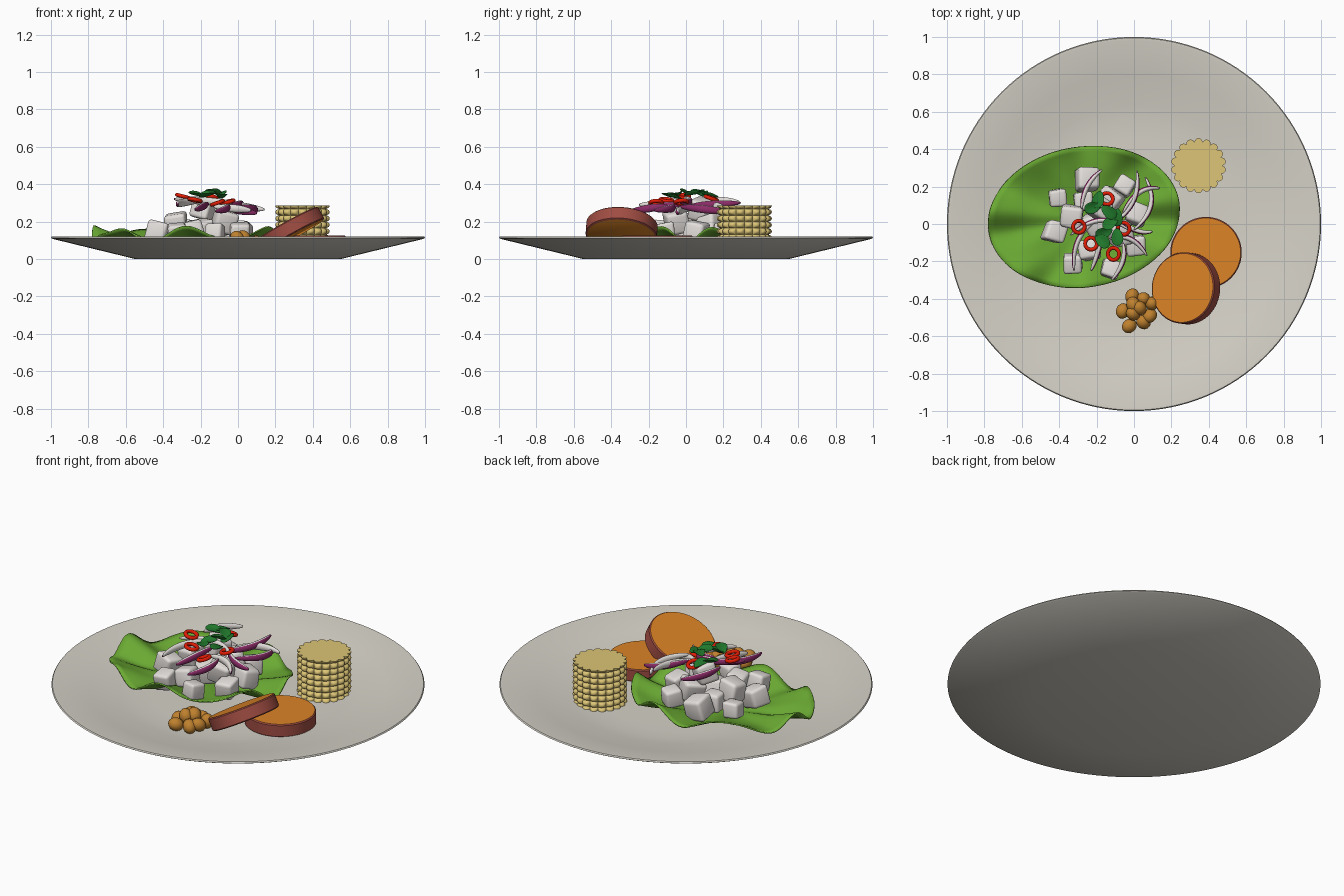
import bpy, bmesh, random
from math import sin, cos, pi, radians, hypot, atan2
from mathutils import Vector, Matrix, Euler

random.seed(4)
if "Cube" in bpy.data.objects:
    bpy.data.objects.remove(bpy.data.objects["Cube"], do_unlink=True)


def material(name, r, g, b):
    m = bpy.data.materials.new(name)
    m.use_nodes = True
    col = [(c / 255) ** 2.2 for c in (r, g, b)] + [1]
    m.diffuse_color = col
    m.node_tree.nodes["Principled BSDF"].inputs["Base Color"].default_value = col
    return m


STONE = material("stoneware", 212, 208, 198)
GREEN = material("lettuce green", 106, 168, 54)
CORN = material("corn yellow", 220, 196, 118)
ORANGE = material("sweet potato orange", 218, 130, 42)
SKIN = material("potato skin", 158, 78, 68)
NUT = material("toasted brown", 190, 128, 50)
WHITE = material("cheese white", 226, 221, 217)
PURPLE = material("onion purple", 140, 48, 105)
RED = material("chili red", 226, 34, 14)
HERB = material("herb green", 38, 120, 48)


def finish(name, bm, mats, angle=40, recalc=True):
    if recalc:
        bmesh.ops.recalc_face_normals(bm, faces=bm.faces)
    me = bpy.data.meshes.new(name)
    bm.to_mesh(me)
    bm.free()
    for m in mats:
        me.materials.append(m)
    ob = bpy.data.objects.new(name, me)
    bpy.context.collection.objects.link(ob)
    bpy.ops.object.select_all(action='DESELECT')
    ob.select_set(True)
    bpy.context.view_layer.objects.active = ob
    bpy.ops.object.shade_smooth_by_angle(angle=radians(angle))
    return ob


def skin_rings(bm, rings, closed=True):
    """Bridge successive rings of points with quads and return the vertex rings."""
    vs = [[bm.verts.new(p) for p in ring] for ring in rings]
    n = len(vs[0])
    for a, b in zip(vs, vs[1:]):
        for i in range(n if closed else n - 1):
            j = (i + 1) % n
            bm.faces.new((a[i], a[j], b[j], b[i]))
    return vs


def circle(r, z, n):
    return [(r * cos(2 * pi * i / n), r * sin(2 * pi * i / n), z) for i in range(n)]


# Plate: one lathed profile from the underside, over the rim, to the well
bm = bmesh.new()
profile = [(0.55, 0), (0.99, 0.107), (1, 0.113), (0.995, 0.12), (0.98, 0.12),
           (0.8, 0.085), (0.64, 0.058), (0.55, 0.047), (0.45, 0.045)]
rings = skin_rings(bm, [circle(r, z, 128) for r, z in profile])
bm.faces.new(rings[0])
bm.faces.new(rings[-1])
finish("plate", bm, [STONE], 30)

# Lettuce leaf: wavy tilted oval
bm = bmesh.new()
turn = Matrix.Rotation(radians(9), 3, 'Z')


def leaf_point(t, a):
    x, y = 0.515 * t * cos(a), 0.375 * t * sin(a)
    wave = 0.034 * sin(7 * a + 0.6) + 0.014 * sin(11 * a + 2 * t)
    z = 0.058 + t * t * (0.075 + wave) + 0.006 * t * sin(24 * x) * cos(20 * y)
    return turn @ Vector((x, y, z)) + Vector((-0.268, 0.038, 0))


N = 112
rings = skin_rings(bm, [[leaf_point(t / 14, 2 * pi * i / N) for i in range(N)]
                        for t in range(1, 15)])
bm.faces.new(rings[0])
bmesh.ops.recalc_face_normals(bm, faces=bm.faces)
leaf = finish("lettuce_leaf", bm, [GREEN], 80)
solid = leaf.modifiers.new("thickness", 'SOLIDIFY')
solid.thickness = 0.008
solid.offset = 0

# Corn cob piece: rows of rounded kernels around a flat-ended core
bm = bmesh.new()
ROWS, AROUND, STEPS = 7, 18, 8
rings = []
for k in range(ROWS * 6 + 1):
    u = k / 6
    row = abs(cos(pi * u)) ** 0.5
    ring = []
    for i in range(AROUND * STEPS):
        a = 2 * pi * i / (AROUND * STEPS)
        r = 0.128 + 0.019 * row * abs(sin(a * AROUND / 2)) ** 0.6
        ring.append((0.345 + r * cos(a), 0.312 + r * sin(a), 0.045 + 0.24 * u / ROWS))
    rings.append(ring)
rings = skin_rings(bm, rings)
bm.faces.new(rings[0])
bm.faces.new(rings[-1])
finish("corn_piece", bm, [CORN], 50)


# Sweet potato slices: orange discs with a skin-coloured wall
def potato_slice(name, centre, tilt, spin):
    bm = bmesh.new()
    wall = [(0.182, -0.038), (0.191, -0.032), (0.191, 0.032), (0.185, 0.038)]
    rings = skin_rings(bm, [circle(r, z, 64) for r, z in wall])
    for f in bm.faces:
        f.material_index = 1
    bm.faces.new(rings[0])
    bm.faces.new(rings[-1])
    ob = finish(name, bm, [ORANGE, SKIN], 35)
    ob.location = centre
    ob.rotation_euler = (0, tilt, spin)


potato_slice("flat_potato_slice", (0.385, -0.153, 0.087), 0, 0)
potato_slice("leaning_potato_slice", (0.278, -0.344, 0.155), radians(-29), radians(-8))

# Toasted nut cluster
NUTS = [(-.01, -.385, .08), (-.06, -.465, .08), (.03, -.45, .115), (.095, -.425, .085),
        (-.025, -.545, .08), (.05, -.525, .08), (.085, -.49, .085), (-.005, -.48, .11),
        (-.005, -.43, .11), (.05, -.4, .08)]
bm = bmesh.new()
for p in NUTS:
    rot = Euler([random.uniform(0, 3) for _ in range(3)]).to_matrix().to_4x4()
    bmesh.ops.create_uvsphere(bm, u_segments=16, v_segments=10, radius=0.037,
                              matrix=Matrix.Translation(p) @ rot @ Matrix.Diagonal((1.15, 1, 0.95, 1)))
finish("nut_cluster", bm, [NUT], 60)

# Cheese cubes: uneven bevelled blocks, (x, y, z, size)
CUBES = [(-.245, .24, .14, .12), (-.41, .14, .13, .095), (-.05, .205, .14, .1),
         (-.335, .04, .185, .12), (-.425, -.04, .14, .11), (-.325, -.21, .14, .1),
         (-.24, -.14, .15, .11), (-.125, -.24, .14, .1), (.01, -.115, .14, .105),
         (.015, .05, .145, .115), (-.18, .085, .265, .11), (-.07, -.05, .2, .12),
         (-.2, 0, .15, .12), (-.13, .13, .17, .12), (-.27, .12, .14, .1)]
for i, (x, y, z, s) in enumerate(CUBES):
    bm = bmesh.new()
    bmesh.ops.create_cube(bm, size=s)
    for v in bm.verts:
        v.co *= random.uniform(0.88, 1.08)
    bmesh.ops.bevel(bm, geom=bm.edges[:], offset=s * 0.16, segments=3,
                    profile=0.5, affect='EDGES')
    ob = finish("cheese_cube_%d" % (i + 1), bm, [WHITE], 60)
    ob.location = (x, y, z)
    ob.rotation_euler = (random.uniform(-.25, .25), random.uniform(-.25, .25), random.uniform(0, pi))


# Red onion slivers: tapered arcs through three points, purple on the outer side
def onion(name, a, b, c, z, tip):
    a, b, c = Vector(a), Vector(b), Vector(c)
    mid = 2 * b - (a + c) / 2
    chord = (c - a)
    side = 1 if chord.x * (b - a).y - chord.y * (b - a).x > 0 else -1
    bm = bmesh.new()
    rings = []
    for i in range(21):
        t = i / 20
        p = a * (1 - t) ** 2 + mid * 2 * t * (1 - t) + c * t * t
        d = ((mid - a) * (1 - t) + (c - mid) * t).normalized()
        out = Vector((-d.y, d.x)) * side
        fat = 0.25 + 0.75 * sin(pi * t) ** 0.6
        h = z + tip * (t - 0.5)
        ring = []
        for k in range(12):
            q = 2 * pi * k / 12
            e = p + out * (0.014 * fat * cos(q))
            ring.append((e.x, e.y, h + 0.021 * fat * sin(q)))
        rings.append(ring)
    rings = skin_rings(bm, rings)
    for i, f in enumerate(bm.faces):
        f.material_index = 1 if i % 12 in (0, 1, 10, 11) else 0
    for end in (rings[0], rings[-1]):
        bm.faces.new(end).material_index = 1
    finish(name, bm, [WHITE, PURPLE], 60)


ONIONS = [((.015, .285), (.0, .13), (-.1, .01), .29, -.02),
          ((.14, .19), (.03, .17), (-.06, .06), .28, .03),
          ((-.34, -.06), (-.18, .02), (-.03, -.03), .31, -.02),
          ((-.17, .29), (-.25, .2), (-.28, .08), .31, .02),
          ((-.2, .02), (-.3, -.09), (-.32, -.25), .3, -.02),
          ((-.16, .0), (-.19, -.14), (-.23, -.25), .28, -.03),
          ((-.12, -.3), (-.06, -.2), (-.06, -.1), .27, .03),
          ((.1, -.04), (0, -.03), (-.1, .05), .26, .03),
          ((.06, .25), (.09, .1), (.0, -.03), .265, .03),
          ((.07, -.17), (-.02, -.08), (-.13, -.08), .27, .02)]
for i, args in enumerate(ONIONS):
    onion("onion_sliver_%d" % (i + 1), *args)

# Chili rings
CHILIES = [(-.145, .135, .325), (-.295, -.015, .335), (-.055, -.025, .305),
           (-.23, -.105, .315), (-.11, -.16, .3)]
for i, p in enumerate(CHILIES):
    bm = bmesh.new()
    rings = [circle(0.032 + 0.0105 * cos(k * pi / 5), 0.0105 * sin(k * pi / 5), 28)
             for k in range(10)]
    skin_rings(bm, rings + rings[:1])
    bmesh.ops.remove_doubles(bm, verts=bm.verts, dist=1e-5)
    ob = finish("chili_ring_%d" % (i + 1), bm, [RED], 60)
    ob.location = p
    ob.rotation_euler = (random.uniform(-.35, .35), random.uniform(-.35, .35), 0)

# Herb leaves: thin pointed ovals heaped on top
HERBS = [(-.22, .09, .345), (-.135, .065, .36), (-.09, .035, .35), (-.16, -.045, .345),
         (-.09, -.07, .335), (-.17, -.09, .34), (-.125, .005, .355), (-.19, .13, .34)]
for i, p in enumerate(HERBS):
    bm = bmesh.new()
    bmesh.ops.create_uvsphere(bm, u_segments=20, v_segments=10, radius=1)
    for v in bm.verts:
        x, y, z = v.co
        v.co = (0.048 * x, 0.031 * y * (1 - 0.25 * x), 0.007 * z + 0.012 * y * y)
    ob = finish("herb_leaf_%d" % (i + 1), bm, [HERB], 60)
    ob.location = p
    ob.rotation_euler = (random.uniform(-.3, .3), random.uniform(-.3, .3), random.uniform(0, pi))
